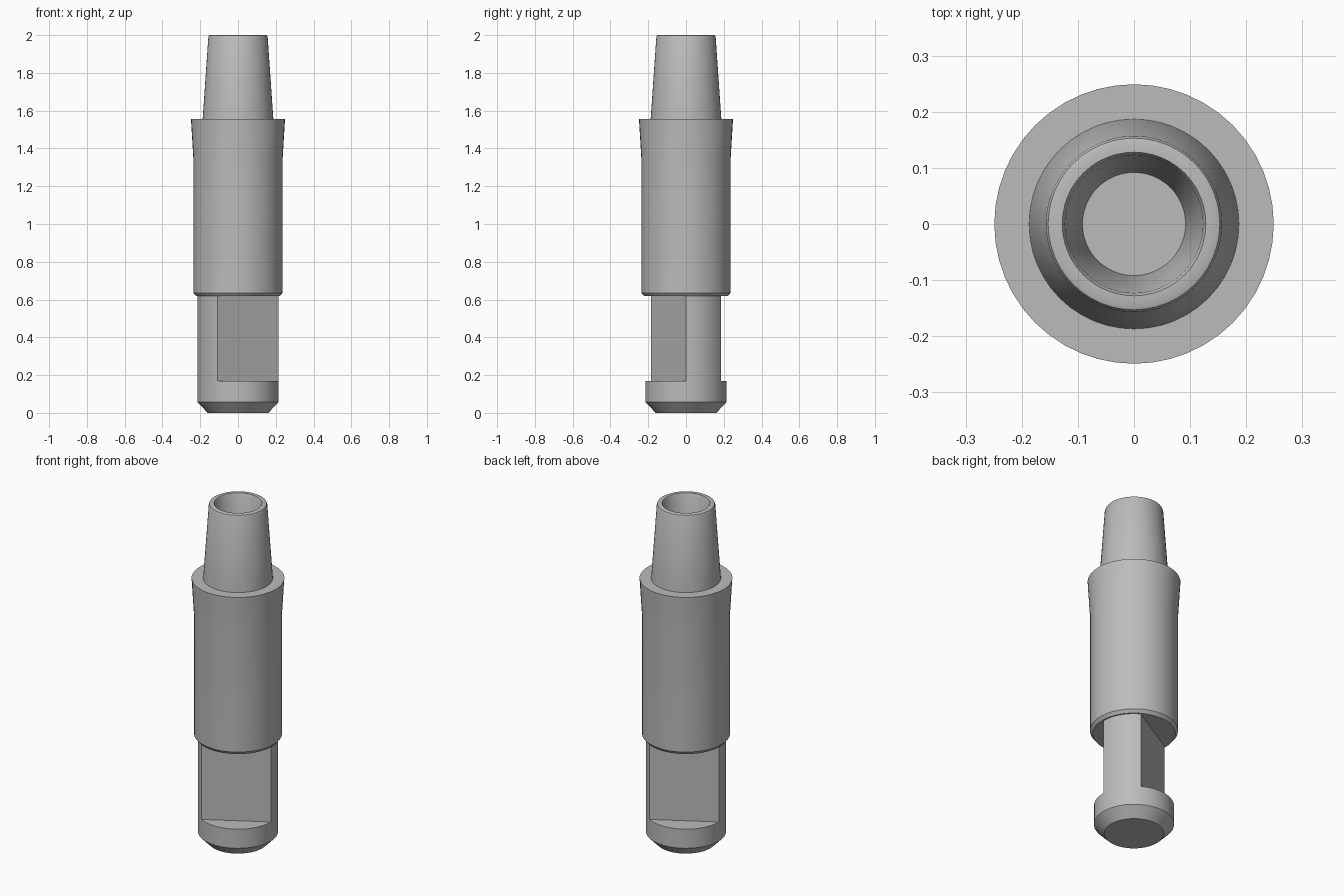
import bpy
import bmesh
from math import cos, sin, radians

SEGMENTS = 48

cube = bpy.data.objects.get("Cube")
if cube:
    bpy.data.objects.remove(cube, do_unlink=True)

# Single steel colour
steel = bpy.data.materials.new("grey_steel")
steel.use_nodes = True
colour = (0.5, 0.5, 0.5, 1)
steel.diffuse_color = colour
steel.node_tree.nodes["Principled BSDF"].inputs["Base Color"].default_value = colour


def circle_point(radius, degrees, z):
    a = radians(degrees)
    return (radius * cos(a), radius * sin(a), z)


def finish(name, bm):
    """Turn a bmesh into a shaded object."""
    bmesh.ops.recalc_face_normals(bm, faces=bm.faces)
    mesh = bpy.data.meshes.new(name)
    bm.to_mesh(mesh)
    bm.free()
    mesh.materials.append(steel)
    obj = bpy.data.objects.new(name, mesh)
    bpy.context.collection.objects.link(obj)
    bpy.ops.object.select_all(action="DESELECT")
    obj.select_set(True)
    bpy.context.view_layer.objects.active = obj
    bpy.ops.object.shade_smooth_by_angle(angle=radians(30))
    return obj


def lathe(name, profile):
    """Closed turned solid from (radius, height) pairs."""
    bm = bmesh.new()
    step = 360 / SEGMENTS
    rings = [[bm.verts.new(circle_point(r, i * step, z)) for i in range(SEGMENTS)]
             for r, z in profile]
    for low, high in zip(rings, rings[1:]):
        for i in range(SEGMENTS):
            j = (i + 1) % SEGMENTS
            bm.faces.new((low[i], low[j], high[j], high[i]))
    bm.faces.new(rings[0])
    bm.faces.new(rings[-1])
    return finish(name, bm)


def flatted_neck(name, radius, bottom, top):
    """Round shaft with two opposite wrench flats, leaving two 60 degree arcs."""
    bm = bmesh.new()
    step = 360 / SEGMENTS
    angles = [start + i * step for start in (0, 180) for i in range(9)]
    face = bm.faces.new([bm.verts.new(circle_point(radius, a, bottom)) for a in angles])
    extruded = bmesh.ops.extrude_face_region(bm, geom=[face], use_keep_orig=True)
    moved = [v for v in extruded["geom"] if isinstance(v, bmesh.types.BMVert)]
    bmesh.ops.translate(bm, verts=moved, vec=(0, 0, top - bottom))
    return finish(name, bm)


# Chamfered foot below the flats
lathe("foot", [(0.16, 0), (0.215, 0.057), (0.215, 0.17)])

# Neck with wrench flats
flatted_neck("wrench_neck", 0.215, 0.17, 0.62)

# Barrel with flared collar, tapered spigot and tapered blind bore
lathe("barrel_and_spigot", [
    (0.222, 0.618), (0.236, 0.636), (0.236, 1.34), (0.249, 1.557),
    (0.187, 1.557), (0.157, 1.99), (0.153, 1.998), (0.148, 2.0),
    (0.128, 2.0), (0.123, 1.99), (0.092, 1.65),
])
